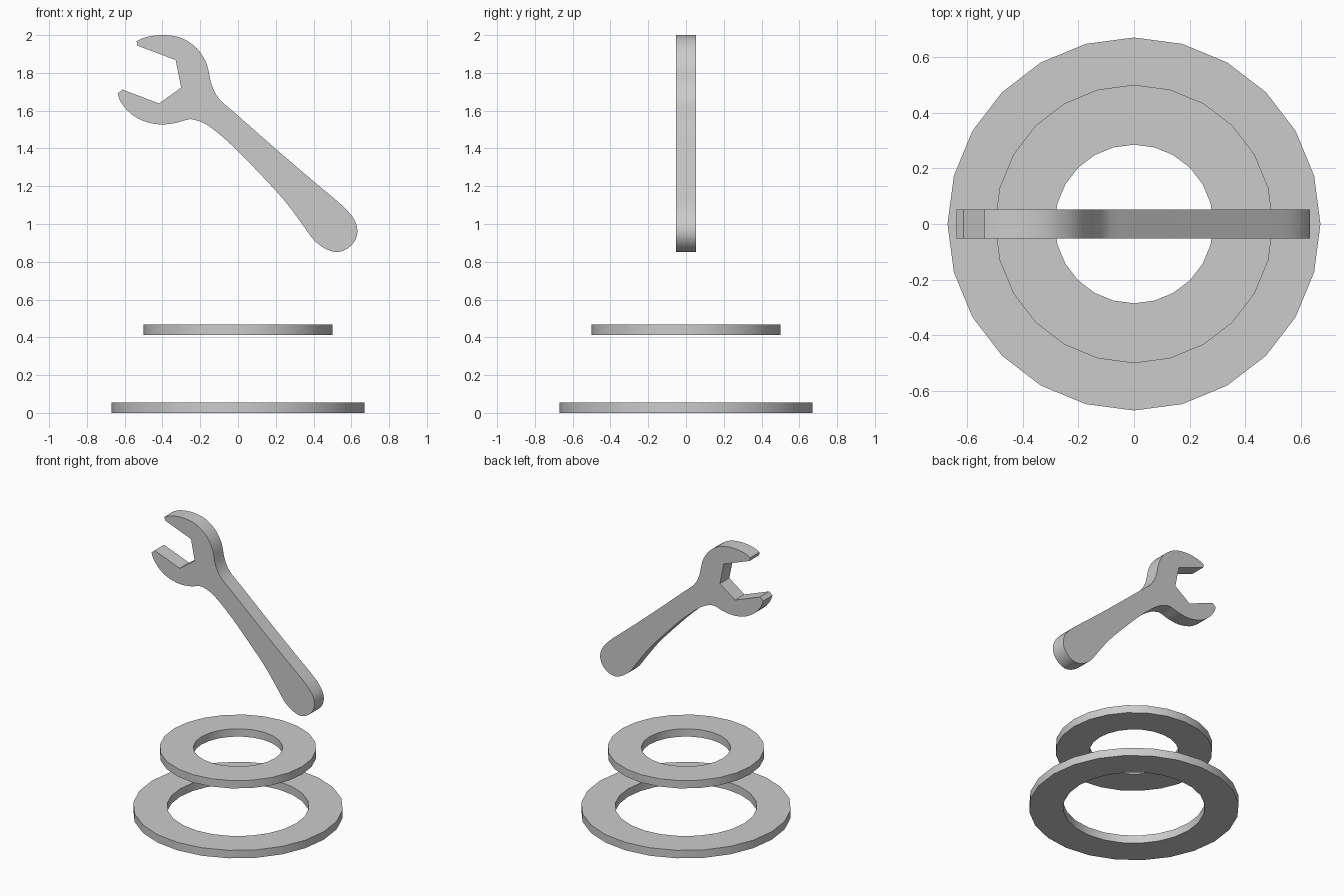
import bpy, bmesh
from math import cos, sin, tau, radians
from mathutils import Vector

if "Cube" in bpy.data.objects:
    bpy.data.objects.remove(bpy.data.objects["Cube"])


def finish(bm, name):
    bmesh.ops.recalc_face_normals(bm, faces=bm.faces[:])
    me = bpy.data.meshes.new(name)
    bm.to_mesh(me)
    bm.free()
    ob = bpy.data.objects.new(name, me)
    bpy.context.collection.objects.link(ob)
    bpy.ops.object.select_all(action='DESELECT')
    ob.select_set(True)
    bpy.context.view_layer.objects.active = ob
    bpy.ops.object.shade_smooth_by_angle(angle=radians(30))
    return ob


def ring(name, r_out, r_in, z0, z1, n=24):
    bm = bmesh.new()
    profile = [(r_in, z0), (r_out, z0), (r_out, z1), (r_in, z1)]
    rows = [[bm.verts.new((r * cos(tau * i / n), r * sin(tau * i / n), z))
             for r, z in profile] for i in range(n)]
    for i in range(n):
        a, b = rows[i], rows[(i + 1) % n]
        for k in range(4):
            m = (k + 1) % 4
            bm.faces.new((a[k], b[k], b[m], a[m]))
    return finish(bm, name)


def smooth_path(points, steps=3):
    """Catmull-Rom curve through the points."""
    p = [Vector(q) for q in points]
    p = [2 * p[0] - p[1]] + p + [2 * p[-1] - p[-2]]
    out = []
    for a, b, c, d in zip(p, p[1:], p[2:], p[3:]):
        for i in range(steps):
            t = i / steps
            out.append(0.5 * (2 * b + (c - a) * t + (2 * a - 5 * b + 4 * c - d) * t * t
                              + (3 * b - a - 3 * c + d) * t ** 3))
    return out + [p[-2]]


# Two flat washers
ring("large_washer", 0.67, 0.453, 0.0, 0.056)
ring("small_washer", 0.50, 0.285, 0.413, 0.468)

# Wrench: straight jaw opening plus one smooth outer contour (x, z)
jaw = [(-0.532, 1.944), (-0.33, 1.868), (-0.301, 1.722), (-0.418, 1.638), (-0.613, 1.712)]
outer = [(-0.637, 1.69), (-0.62, 1.645), (-0.574, 1.59), (-0.505, 1.547), (-0.415, 1.527),
         (-0.33, 1.535), (-0.278, 1.55), (-0.235, 1.553), (-0.15, 1.516), (-0.013, 1.399),
         (0.135, 1.246), (0.246, 1.124), (0.341, 0.998), (0.394, 0.924), (0.436, 0.886),
         (0.483, 0.86), (0.531, 0.852), (0.579, 0.87), (0.616, 0.907), (0.632, 0.955),
         (0.621, 1.013), (0.579, 1.071), (0.515, 1.13), (0.40, 1.226), (0.198, 1.399),
         (-0.013, 1.585), (-0.098, 1.66), (-0.14, 1.738), (-0.163, 1.84), (-0.203, 1.913),
         (-0.256, 1.961), (-0.32, 1.991), (-0.404, 2.0), (-0.484, 1.99), (-0.537, 1.968)]
bm = bmesh.new()
outline = [Vector(q) for q in jaw] + smooth_path(outer)
face = bm.faces.new([bm.verts.new((v.x, -0.052, v.y)) for v in outline])
side = bmesh.ops.extrude_face_region(bm, geom=[face])
moved = [g for g in side["geom"] if isinstance(g, bmesh.types.BMVert)]
bmesh.ops.translate(bm, vec=(0, 0.104, 0), verts=moved)
# keep exactly one cap on each side
if not face.is_valid or len(bm.faces) < len(outline) + 2:
    lower = sorted((e for e in bm.edges if e.is_boundary), key=lambda e: e.index)
    bmesh.ops.contextual_create(bm, geom=lower)
finish(bm, "wrench")
